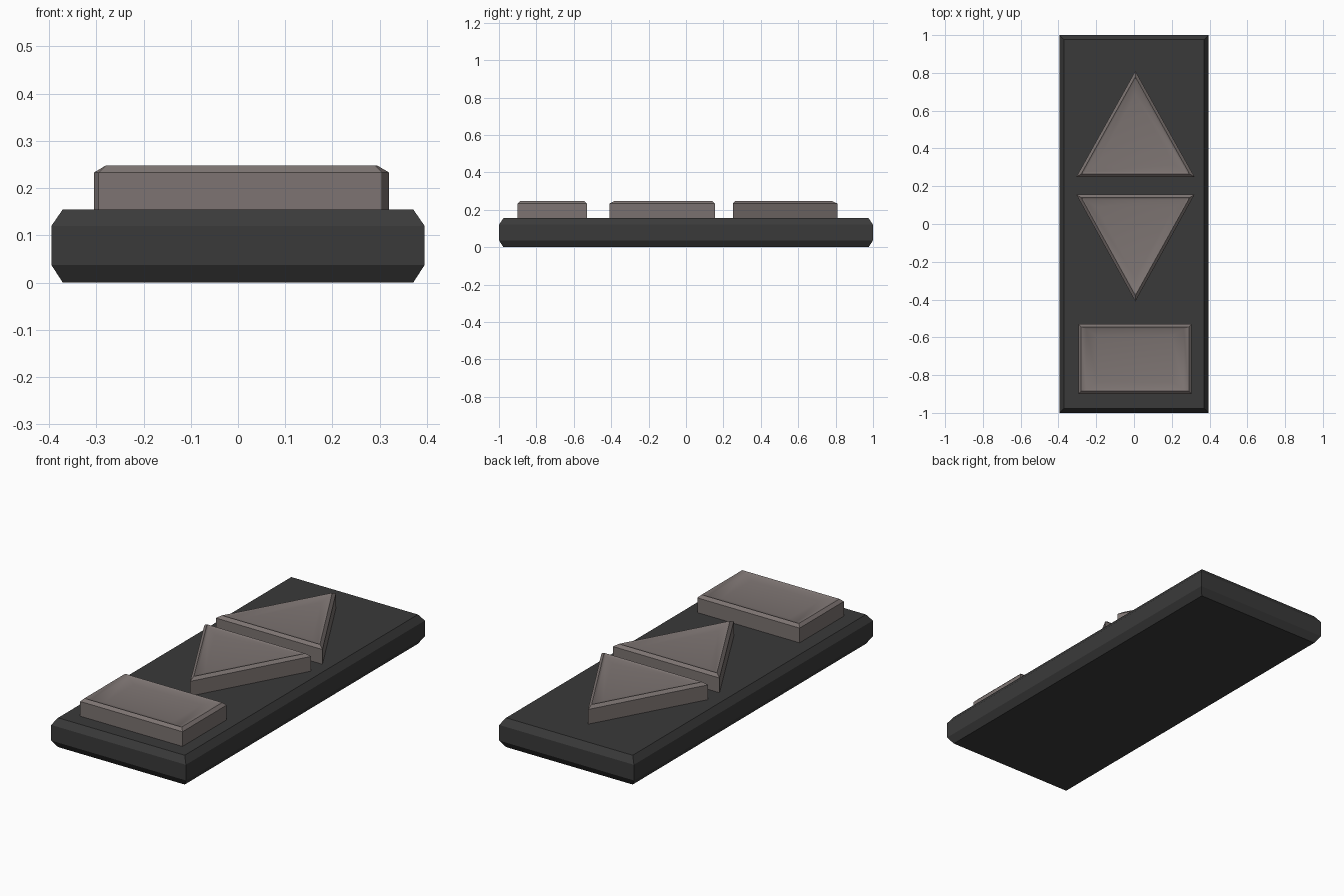
import bpy, bmesh, math
from mathutils import Vector

if "Cube" in bpy.data.objects:
    bpy.data.objects.remove(bpy.data.objects["Cube"])


def material(name, rgb):
    m = bpy.data.materials.new(name)
    m.diffuse_color = (*rgb, 1)
    m.use_nodes = True
    m.node_tree.nodes["Principled BSDF"].inputs["Base Color"].default_value = m.diffuse_color
    return m


def inset(outline, d):
    """Move every edge of a convex anticlockwise outline inwards by d."""
    result = []
    n = len(outline)
    for i in range(n):
        p = Vector(outline[i])
        a = (p - Vector(outline[i - 1])).normalized()
        b = (Vector(outline[(i + 1) % n]) - p).normalized()
        na, nb = Vector((-a.y, a.x)), Vector((-b.y, b.x))
        result.append(p + (na + nb) * d / (1 + na.dot(nb)))
    return result


def scaled(outline, s):
    c = sum((Vector(p) for p in outline), Vector((0, 0))) / len(outline)
    return [c + (Vector(p) - c) * s for p in outline]


def rectangle(x0, x1, y0, y1):
    return [(x0, y0), (x1, y0), (x1, y1), (x0, y1)]


def loft(name, rings, mat):
    """Skin a stack of (outline, z) rings and cap both ends."""
    bm = bmesh.new()
    loops = [[bm.verts.new((p[0], p[1], z)) for p in o] for o, z in rings]
    n = len(loops[0])
    for low, high in zip(loops, loops[1:]):
        for i in range(n):
            j = (i + 1) % n
            bm.faces.new((low[i], low[j], high[j], high[i]))
    bm.faces.new(loops[0][::-1])
    bm.faces.new(loops[-1])
    mesh = bpy.data.meshes.new(name)
    bm.to_mesh(mesh)
    bm.free()
    mesh.materials.append(mat)
    obj = bpy.data.objects.new(name, mesh)
    bpy.context.collection.objects.link(obj)
    return obj


def button(name, outline, mat):
    """Raised key with a chamfered rim and a shallow dished top."""
    rim = inset(outline, 0.015)
    obj = loft(name, [(outline, 0.15), (outline, 0.233), (rim, 0.248),
                      (scaled(outline, 0.86), 0.241),
                      (scaled(outline, 0.66), 0.233)], mat)
    bpy.ops.object.select_all(action='DESELECT')
    obj.select_set(True)
    bpy.context.view_layer.objects.active = obj
    bpy.ops.object.shade_smooth_by_angle(angle=math.radians(30))


dark = material("dark_plastic", (0.042, 0.042, 0.042))
taupe = material("button_plastic", (0.205, 0.175, 0.168))

# Base plate, chamfered along the top and bottom edges
plate = rectangle(-0.395, 0.395, -1, 1)
small = inset(plate, 0.024)
loft("base_plate", [(small, 0), (plate, 0.037), (plate, 0.12), (small, 0.155)], dark)

# Buttons
button("up_button", [(-0.305, 0.25), (0.32, 0.25), (0.007, 0.81)], taupe)
button("down_button", [(0.007, -0.41), (0.32, 0.155), (-0.305, 0.155)], taupe)
button("stop_button", rectangle(-0.295, 0.305, -0.9, -0.53), taupe)
